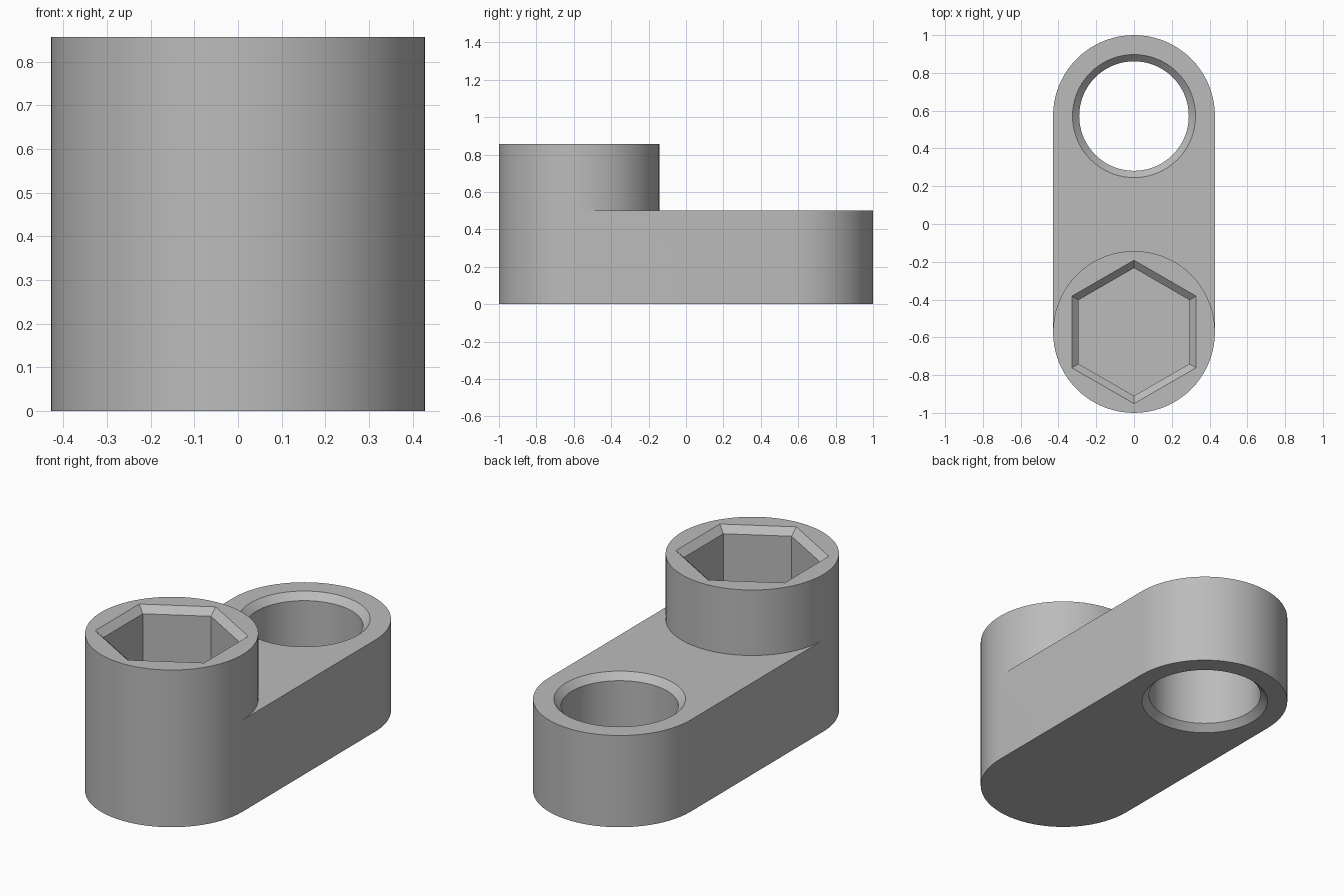
import bpy, bmesh
from math import pi, sin, cos

default = bpy.data.objects.get("Cube")
if default:
    bpy.data.objects.remove(default, do_unlink=True)

U = 1 / 7                       # design module
R, C = 3 * U, 4 * U             # end radius, distance of the ends from the centre
ARM_Z, TOP_Z = 3.5 * U, 6 * U
CHAMFER = 0.25 * U
HALF = 36                       # segments per half circle

grey = bpy.data.materials.new("grey")
grey.use_nodes = True
grey.diffuse_color = (0.5, 0.5, 0.5, 1)
grey.node_tree.nodes["Principled BSDF"].inputs["Base Color"].default_value = (0.5, 0.5, 0.5, 1)


def half_circle(cy, start):
    angles = [start + pi * i / HALF for i in range(HALF + 1)]
    return [(R * cos(a), cy + R * sin(a)) for a in angles]


def finish(bm, name):
    bmesh.ops.recalc_face_normals(bm, faces=bm.faces)
    mesh = bpy.data.meshes.new(name)
    bm.to_mesh(mesh)
    bm.free()
    mesh.materials.append(grey)
    obj = bpy.data.objects.new(name, mesh)
    bpy.context.collection.objects.link(obj)
    return obj


def skin(bm, low, high):
    for i in range(len(low)):
        j = (i + 1) % len(low)
        bm.faces.new((low[i], low[j], high[j], high[i]))


def cutter(name, cy, sides, turn, rings):
    """Closed prism with a list of (radius, height) rings."""
    bm = bmesh.new()
    loops = [[bm.verts.new((r * sin(turn + 2 * pi * i / sides),
                            cy + r * cos(turn + 2 * pi * i / sides), z))
              for i in range(sides)] for r, z in rings]
    for low, high in zip(loops, loops[1:]):
        skin(bm, low, high)
    bm.faces.new(loops[0])
    bm.faces.new(loops[-1])
    obj = finish(bm, name)
    obj.hide_render = True
    return obj


# Body: rounded arm with a round boss rising flush from its front end
bm = bmesh.new()
front, rear = half_circle(-C, pi), half_circle(C, 0)
boss_back = half_circle(-C, 0)[1:-1]


def ring(points, z):
    return [bm.verts.new((x, y, z)) for x, y in points]


base = ring(front + rear, 0)
step = ring(front + rear, ARM_Z)
boss_low = step[:HALF + 1] + ring(boss_back, ARM_Z)
boss_top = ring(front + boss_back, TOP_Z)
skin(bm, base, step)
skin(bm, boss_low, boss_top)
bm.faces.new(base)
bm.faces.new(boss_top)
bm.faces.new(step[HALF + 1:] + [step[0]] + boss_low[:HALF:-1] + [step[HALF]])
body = finish(bm, "offset_arm_body")

# Through hole, chamfered at both ends; the cutter runs slightly past the faces
hole_r, over = 2.03 * U, 0.05
hole = cutter("hole_cutter", C, 2 * HALF, 0, [
    (hole_r + CHAMFER + over, -over), (hole_r, CHAMFER),
    (hole_r, ARM_Z - CHAMFER), (hole_r + CHAMFER + over, ARM_Z + over)])

# Blind hexagonal socket with a chamfered rim
k = 2 / 3 ** 0.5                # flat distance to corner radius
flat = 0.293
socket = cutter("socket_cutter", -C, 6, 0, [
    (flat * k, 3 * U), (flat * k, TOP_Z - CHAMFER),
    ((flat + CHAMFER + over) * k, TOP_Z + over)])

bpy.ops.object.select_all(action='DESELECT')
bpy.context.view_layer.objects.active = body
body.select_set(True)
for tool in (hole, socket):
    mod = body.modifiers.new("cut", 'BOOLEAN')
    mod.operation = 'DIFFERENCE'
    mod.solver = 'EXACT'
    mod.object = tool
    bpy.ops.object.modifier_apply(modifier=mod.name)
    bpy.data.objects.remove(tool, do_unlink=True)
bpy.ops.object.shade_smooth_by_angle(angle=pi / 6)
